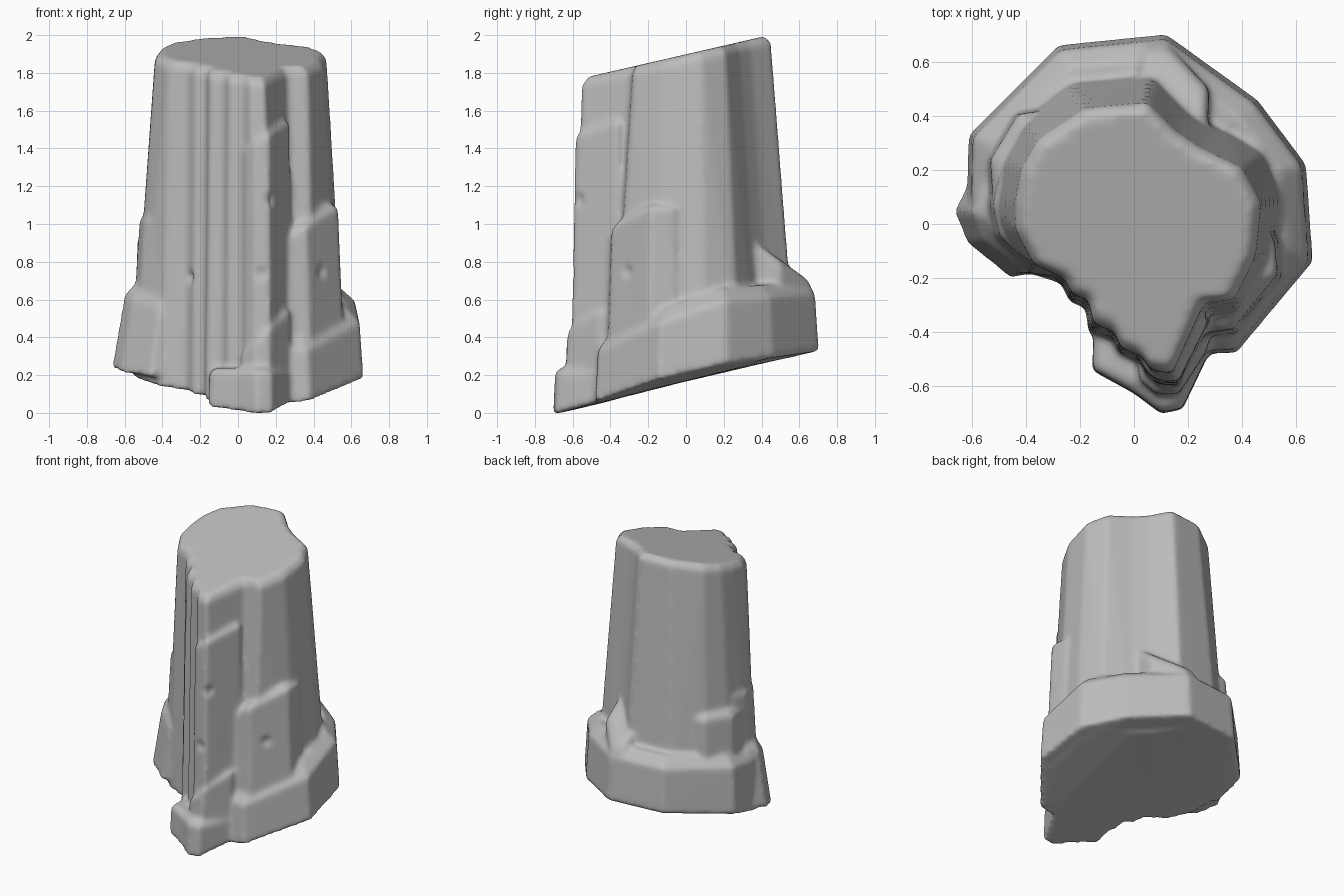
import bpy
import bmesh
from mathutils import Matrix, Vector

cube = bpy.data.objects.get("Cube")
if cube:
    bpy.data.objects.remove(cube, do_unlink=True)

stone = bpy.data.materials.new("grey_stone")
stone.use_nodes = True
stone.diffuse_color = (0.5, 0.5, 0.5, 1)
stone.node_tree.nodes["Principled BSDF"].inputs["Base Color"].default_value = (0.5, 0.5, 0.5, 1)

rock = bmesh.new()


# Tilted strata shared by the whole rock
def underside(x, y):
    return 0.17 + 0.24 * y + 0.12 * x * x


def summit(x, y):
    return 1.91 + 0.23 * y


def shrink(outline, factor):
    return [(x * factor, y * factor) for x, y in outline]


def inset(outline, distance):
    """Pull every point of an outline towards its middle."""
    points = [Vector(p) for p in outline]
    middle = sum(points, Vector((0, 0))) / len(points)
    return [tuple(p + (middle - p).normalized() * distance) for p in points]


def add_block(lower, upper, floor, ceiling, inward=.03, drop=.03):
    """Loft one chunk between two outlines cut by sloping planes, with a worn top edge."""
    rings = [
        [rock.verts.new((x, y, floor(x, y))) for x, y in lower],
        [rock.verts.new((x, y, ceiling(x, y) - drop)) for x, y in upper],
        [rock.verts.new((x, y, ceiling(x, y))) for x, y in inset(upper, inward)]]
    faces = [rock.faces.new(rings[0][::-1]), rock.faces.new(rings[-1])]
    for low, high in zip(rings, rings[1:]):
        for i in range(len(low)):
            j = (i + 1) % len(low)
            faces.append(rock.faces.new((low[i], low[j], high[j], high[i])))
    bmesh.ops.triangulate(rock, faces=faces)


# Main column with the broken, ridged cliff on the front right
column_foot = [
    (-.56, .08), (-.53, .24), (-.44, .4), (-.25, .55), (.08, .58), (.22, .45),
    (.33, .38), (.5, .28), (.57, .1), (.55, -.12), (.4, -.39), (.29, -.41),
    (.17, -.6), (.08, -.59), (.04, -.52), (-.06, -.48), (-.08, -.43),
    (-.17, -.4), (-.18, -.31), (-.24, -.29), (-.27, -.22), (-.4, -.18), (-.53, -.03)]
column_head = [
    (-.44, .08), (-.42, .2), (-.36, .31), (-.18, .43), (.05, .45), (.16, .34),
    (.25, .28), (.4, .21), (.47, .08), (.45, -.12), (.37, -.28), (.26, -.29),
    (.14, -.555), (.06, -.54), (.03, -.49), (-.05, -.46), (-.07, -.4),
    (-.15, -.37), (-.17, -.28), (-.23, -.26), (-.26, -.2), (-.37, -.15), (-.44, -.02)]
add_block(column_foot, column_head, underside, summit, .035, .04)

# Broad shelf wrapped around the foot
shelf = [
    (.2, -.4), (.29, -.48), (.38, -.48), (.665, -.14), (.64, .22), (.46, .46),
    (.12, .705), (-.28, .665), (-.615, .33), (-.62, .1), (-.3, .0)]
add_block(shelf, shrink(shelf, .97), underside,
          lambda x, y: min(.62 + .45 * y, .66 + .08 * y), .08, .07)

# Lump on the right flank
flank = [(-.3, .12), (-.62, .14), (-.67, .05), (-.62, -.07), (-.46, -.2), (-.37, -.18)]
add_block(flank, shrink(flank, .9), lambda x, y: .24 + .2 * y,
          lambda x, y: .68 + .3 * y, .05, .06)

# Toe and step at the foot of the front edge
toe = [(-.15, -.35), (-.155, -.545), (0, -.63), (.1, -.705), (.18, -.69), (.28, -.48), (.2, -.3)]
add_block(toe, shrink(toe, .99), underside, lambda x, y: .25)
step = [(.0, -.4), (.02, -.59), (.09, -.645), (.17, -.64), (.28, -.47), (.28, -.3)]
add_block(step, shrink(step, .98), underside, lambda x, y: .34 + .9 * x, .04, .04)

# Tall buttress on the left
buttress = [(.2, -.2), (.29, -.43), (.39, -.42), (.57, -.2), (.56, -.06), (.3, .0)]
add_block(buttress, shrink(buttress, .93), underside,
          lambda x, y: .82 + .62 * x, .05, .05)

# Thin slabs clinging to the column
front_slab = [(-.02, -.4), (.04, -.56), (.09, -.605), (.17, -.61), (.29, -.37), (.2, -.3)]
add_block(front_slab, shrink(front_slab, .96), lambda x, y: .2,
          lambda x, y: 1.41 + .6 * x)
side_slab = [(-.3, .2), (-.545, .2), (-.575, .08), (-.545, -.05), (-.42, -.17), (-.3, -.1)]
add_block(side_slab, shrink(side_slab, .91), underside, lambda x, y: 1.06)
rear_slab = [(-.2, .2), (-.25, .45), (-.45, .43), (-.56, .25), (-.55, .1), (-.3, .1)]
add_block(rear_slab, shrink(rear_slab, .95), underside, lambda x, y: .96)

# Raised ledge on the back of the shelf
ledge = [(.27, .3), (.28, .5), (.12, .67), (.03, .66), (.0, .3)]
add_block(ledge, ledge, lambda x, y: .45, lambda x, y: 1.18 - .72 * y)

# Fuse the chunks and wear down the edges
mesh = bpy.data.meshes.new("rock_chunks")
rock.to_mesh(mesh)
rock.free()
pillar = bpy.data.objects.new("rock_pillar", mesh)
bpy.context.collection.objects.link(pillar)
fuse = pillar.modifiers.new("fuse", 'REMESH')
fuse.mode = 'VOXEL'
fuse.voxel_size = 0.014
wear = pillar.modifiers.new("wear", 'SMOOTH')
wear.factor = 0.5
wear.iterations = 12
graph = bpy.context.evaluated_depsgraph_get()
worn = bpy.data.meshes.new_from_object(pillar.evaluated_get(graph))
pillar.modifiers.clear()
pillar.data = worn
bpy.data.meshes.remove(mesh)
worn.name = "rock_pillar"

# Small chips in the stone
chips = [(.17, -.57, 1.14), (.12, -.61, .75), (.45, -.32, .76), (-.25, -.24, .73)]
for chip in map(Vector, chips):
    for v in worn.vertices:
        reach = (v.co - chip).length / .06
        if reach < 1:
            v.co -= v.normal * .025 * (1 - reach) ** 2

# Rest the toe on the ground
worn.transform(Matrix.Translation((0, 0, -min(v.co.z for v in worn.vertices))))

worn.materials.clear()
worn.materials.append(stone)
for face in worn.polygons:
    face.use_smooth = True
    face.material_index = 0
